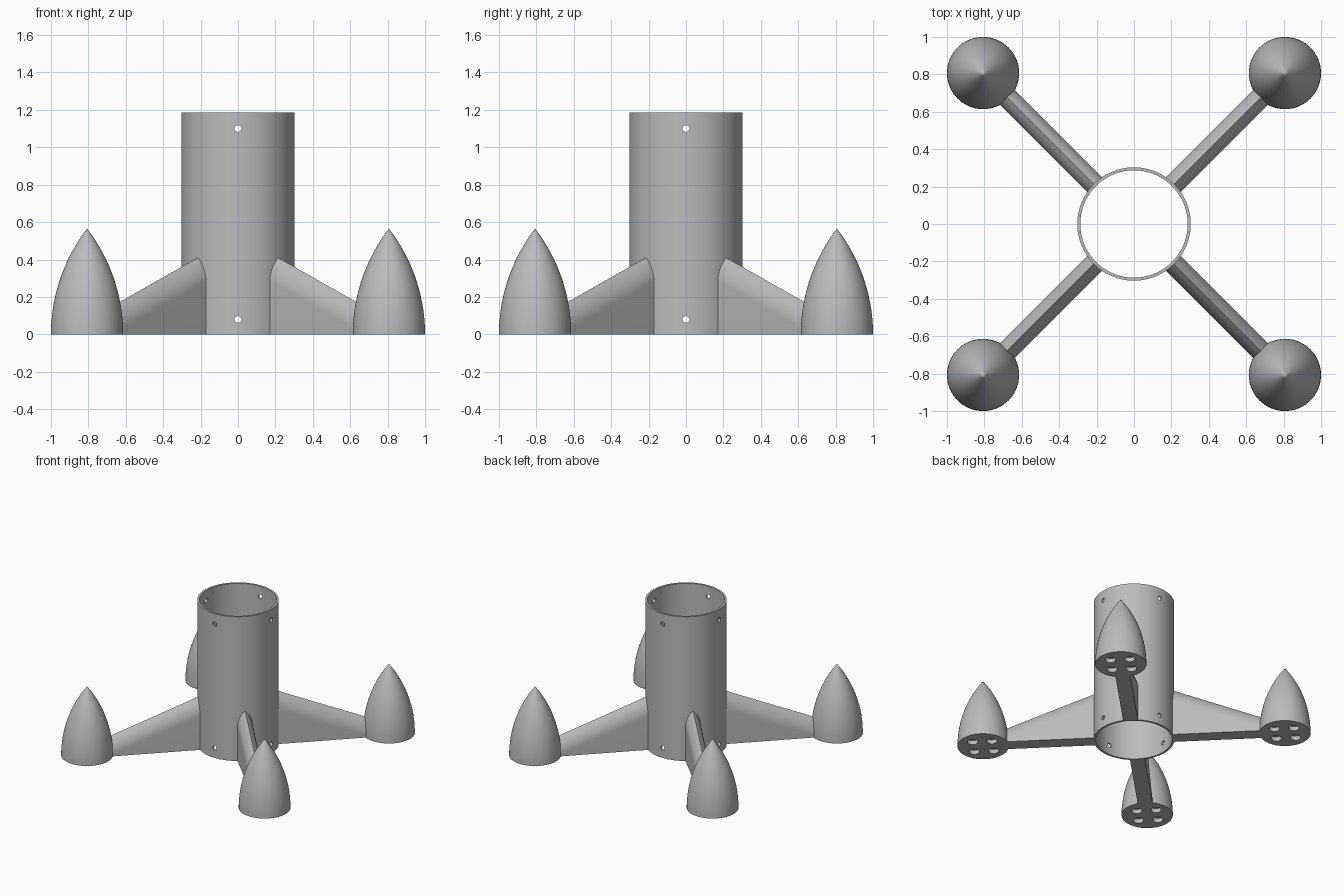
import bpy, bmesh, math
from mathutils import Matrix

cube = bpy.data.objects.get("Cube")
if cube:
    bpy.data.objects.remove(cube)

TUBE_R, TUBE_IN, TUBE_H = 0.303, 0.287, 1.185
POD_R, POD_H, POD_XY = 0.193, 0.565, 0.807
FIN_HALF, ARCH = 0.056, 0.13
POD_DIST = POD_XY * math.sqrt(2)

grey = bpy.data.materials.new("plain grey")
grey.use_nodes = True
grey.diffuse_color = (0.5, 0.5, 0.5, 1)
grey.node_tree.nodes["Principled BSDF"].inputs["Base Color"].default_value = (0.5, 0.5, 0.5, 1)


def ogive(t, width, height):
    """Half width of a pointed arch at height t, tangent to the base."""
    rho = (width ** 2 + height ** 2) / (2 * width)
    return max(0.0, math.sqrt(rho ** 2 - t ** 2) + width - rho)


def make_object(name, bm):
    bmesh.ops.recalc_face_normals(bm, faces=bm.faces)
    mesh = bpy.data.meshes.new(name)
    bm.to_mesh(mesh)
    bm.free()
    mesh.materials.append(grey)
    obj = bpy.data.objects.new(name, mesh)
    bpy.context.collection.objects.link(obj)
    return obj


def lathe(name, points, steps=96, closed=False):
    """Turn a (radius, z) profile around the z axis."""
    bm = bmesh.new()
    verts = [bm.verts.new((r, 0, z)) for r, z in points]
    pairs = list(zip(verts, verts[1:]))
    if closed:
        pairs.append((verts[-1], verts[0]))
    edges = [bm.edges.new(p) for p in pairs]
    bmesh.ops.spin(bm, geom=verts + edges, cent=(0, 0, 0), axis=(0, 0, 1),
                   angle=math.tau, steps=steps)
    bmesh.ops.remove_doubles(bm, verts=bm.verts, dist=0.0001)
    return make_object(name, bm)


def drill(obj, radius, depth, matrices):
    """Cut a round hole at every matrix."""
    bm = bmesh.new()
    for m in matrices:
        bmesh.ops.create_cone(bm, cap_ends=True, segments=24, radius1=radius,
                              radius2=radius, depth=depth, matrix=m)
    cutter = make_object("hole_cutter", bm)
    cutter.hide_render = True
    mod = obj.modifiers.new("holes", "BOOLEAN")
    mod.object, mod.operation, mod.solver = cutter, "DIFFERENCE", "EXACT"
    bpy.context.view_layer.objects.active = obj
    bpy.ops.object.modifier_apply(modifier=mod.name)
    bpy.data.objects.remove(cutter)


def smooth(obj):
    bpy.ops.object.select_all(action="DESELECT")
    obj.select_set(True)
    bpy.context.view_layer.objects.active = obj
    bpy.ops.object.shade_smooth_by_angle(angle=math.radians(30))


# Open tube with four screw holes near each end
tube = lathe("body_tube", [(TUBE_R, 0), (TUBE_R, TUBE_H), (TUBE_IN, TUBE_H), (TUBE_IN, 0)],
             closed=True)
drill(tube, 0.018, 0.1,
      [Matrix.Rotation(i * math.pi / 2, 4, "Z") @ Matrix.Translation((0.295, 0, z))
       @ Matrix.Rotation(math.pi / 2, 4, "Y") for z in (0.08, 1.1) for i in range(4)])
smooth(tube)

# Pointed pod with four round sockets in its base
profile = [(0, 0)] + [(ogive(POD_H * i / 24, POD_R, POD_H), POD_H * i / 24) for i in range(25)]
pod = lathe("pod", profile, steps=64)
drill(pod, 0.04, 0.07,
      [Matrix.Rotation(i * math.pi / 2, 4, "Z") @ Matrix.Translation((0.103, 0, 0))
       for i in range(4)])
smooth(pod)

# Sloping fin with a pointed arch along its top
arch = [(ogive(ARCH * i / 10, FIN_HALF, ARCH), ARCH * i / 10 - ARCH) for i in range(11)]
section = arch + [(-y, z) for y, z in reversed(arch[:-1])]
bm = bmesh.new()
rings = []
for dist, ridge in ((0.296, 0.413), (1.0, 0.131)):
    ring = [(-FIN_HALF, 0), (FIN_HALF, 0)] + [(y, ridge + z) for y, z in section]
    rings.append([bm.verts.new((dist, y, max(z, 0))) for y, z in ring])
for i in range(len(rings[0])):
    j = (i + 1) % len(rings[0])
    bm.faces.new((rings[0][i], rings[0][j], rings[1][j], rings[1][i]))
for ring in rings:
    bm.faces.new(ring)
fin = make_object("fin", bm)
smooth(fin)

# Four diagonal arms, each a fin and a pod
for k, place in enumerate(("back_left", "back_right", "front_right", "front_left")):
    turn = Matrix.Rotation(math.pi / 4 + k * math.pi / 2, 4, "Z")
    for part, offset in ((fin, 0), (pod, POD_DIST)):
        obj = part if k == 0 else bpy.data.objects.new("part", part.data)
        if k:
            bpy.context.collection.objects.link(obj)
        obj.name = place + ("_fin" if part is fin else "_pod")
        # Pods keep their sockets on the world axes
        obj.matrix_world = turn @ Matrix.Translation((offset, 0, 0)) @ Matrix.Rotation(
            -math.pi / 4 if part is pod else 0, 4, "Z")
